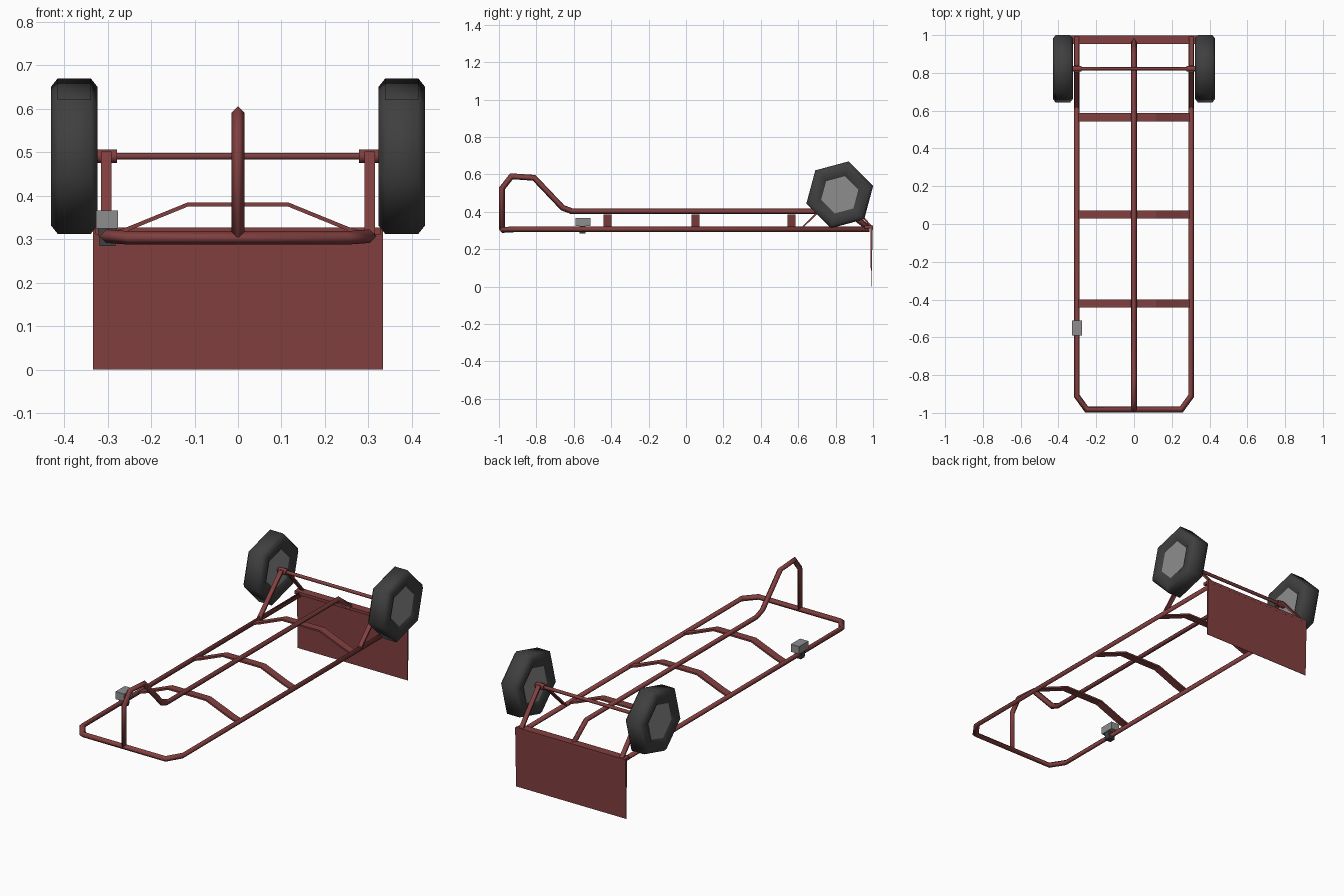
import bpy, bmesh, math
from mathutils import Vector

if "Cube" in bpy.data.objects:
    bpy.data.objects.remove(bpy.data.objects["Cube"])


def material(name, rgb):
    m = bpy.data.materials.new(name)
    m.diffuse_color = (*rgb, 1)
    m.use_nodes = True
    m.node_tree.nodes["Principled BSDF"].inputs["Base Color"].default_value = m.diffuse_color
    return m


RED = material("red_paint", (0.225, 0.05, 0.05))
RUBBER = material("dark_rubber", (0.05, 0.05, 0.05))
STEEL = material("grey_steel", (0.27, 0.27, 0.27))


def finish(name, bm, mat, smooth=False):
    bmesh.ops.recalc_face_normals(bm, faces=bm.faces)
    for f in bm.faces:
        f.smooth = smooth and len(f.verts) == 4
    me = bpy.data.meshes.new(name)
    bm.to_mesh(me)
    bm.free()
    me.materials.append(mat)
    ob = bpy.data.objects.new(name, me)
    bpy.context.collection.objects.link(ob)
    return ob


def sweep(name, path, normal, section, smooth=False):
    """Mitred sweep of a section (side, normal) along a planar path."""
    pts, n = [Vector(p) for p in path], Vector(normal)
    bm, rings = bmesh.new(), []
    for i, p in enumerate(pts):
        a = (p - pts[i - 1]).normalized() if i else None
        b = (pts[i + 1] - p).normalized() if i < len(pts) - 1 else None
        t = ((a or b) + (b or a)).normalized()
        side = n.cross(t) / t.dot(a or b)
        rings.append([bm.verts.new(p + side * s + n * h) for s, h in section])
    k = len(section)
    for r, q in zip(rings, rings[1:]):
        for j in range(k):
            bm.faces.new((r[j], r[(j + 1) % k], q[(j + 1) % k], q[j]))
    bm.faces.new(rings[0])
    bm.faces.new(rings[-1])
    return finish(name, bm, RED, smooth)


def lathe(name, profile, sides, phase, centre, mat, smooth=True):
    """Revolve an (x, radius) profile about the x axis, open ends capped."""
    bm, rings = bmesh.new(), []
    for x, r in profile:
        rings.append([bm.verts.new((x + centre[0],
                                    r * math.cos(phase + math.tau * j / sides) + centre[1],
                                    r * math.sin(phase + math.tau * j / sides) + centre[2]))
                      for j in range(sides)])
    for r, q in zip(rings, rings[1:]):
        for j in range(sides):
            bm.faces.new((r[j], r[(j + 1) % sides], q[(j + 1) % sides], q[j]))
    bm.faces.new(rings[0])
    bm.faces.new(rings[-1])
    return finish(name, bm, mat, smooth)


def block(name, bottom, top, mat, smooth=False):
    """Tapered box from two rectangles (x0, x1, y0, y1, z)."""
    bm, v = bmesh.new(), []
    for x0, x1, y0, y1, z in (bottom, top):
        v.append([bm.verts.new(c) for c in ((x0, y0, z), (x1, y0, z), (x1, y1, z), (x0, y1, z))])
    for j in range(4):
        bm.faces.new((v[0][j], v[0][(j + 1) % 4], v[1][(j + 1) % 4], v[1][j]))
    bm.faces.new(v[0])
    bm.faces.new(v[1])
    return finish(name, bm, mat, smooth)


R = 0.0155
TUBE = [(R, 0), (0, R), (-R, 0), (0, -R)]


def strip(thick, width):
    t, w = thick / 2, width / 2
    return [(t, w), (-t, w), (-t, -w), (t, -w)]


# U-shaped outer frame
sweep("outer_frame", [(-0.303, 0.98, 0.307), (-0.303, -0.91, 0.307), (-0.25, -0.983, 0.303),
                      (0.25, -0.983, 0.303), (0.303, -0.91, 0.307), (0.303, 0.98, 0.307)],
      (0, 0, 1), TUBE, True)

# Centre tube with raised handle
sweep("centre_tube_handle", [(0, y, z) for y, z in (
    (-0.984, 0.305), (-0.984, 0.525), (-0.933, 0.59), (-0.812, 0.582), (-0.66, 0.422),
    (-0.61, 0.403), (0.86, 0.403), (0.975, 0.315))], (1, 0, 0), TUBE, True)

# Arched cross braces
for i, y in enumerate((-0.42, 0.05, 0.565)):
    sweep("cross_brace_%d" % (i + 1), [(x, y, z) for x, z in (
        (-0.3, 0.308), (-0.25, 0.325), (-0.115, 0.38), (0.115, 0.38), (0.25, 0.325), (0.3, 0.308))],
        (0, 1, 0), strip(0.009, 0.043))

# Toe plate: flange plus tapering blade
block("toe_plate_flange", (-0.328, 0.328, 0.954, 0.999, 0.311), (-0.328, 0.328, 0.954, 0.999, 0.327), RED)
block("toe_plate", (-0.333, 0.333, 0.989, 0.991, 0), (-0.333, 0.333, 0.985, 0.999, 0.325), RED)

# Axle, brackets and wheels
AY, AZ = 0.822, 0.491
lathe("axle", [(-0.36, 0.009), (0.36, 0.009)], 6, 0, (0, AY, AZ), RED)
for s, side in ((-1, "left"), (1, "right")):
    sweep(side + "_axle_bracket", [(s * 0.303, y, z) for y, z in (
        (0.615, 0.31), (0.805, 0.497), (0.838, 0.497), (0.99, 0.322))], (1, 0, 0), strip(0.009, 0.024))
    lathe(side + "_axle_bushing", [(-0.024, 0.0165), (0.024, 0.0165)], 8, math.pi / 8,
          (s * 0.302, AY, AZ), RED)
    c, ph = (s * 0.3765, AY, AZ), math.radians(15)
    lathe(side + "_tyre", [(-0.040, 0.102), (-0.052, 0.125), (-0.0535, 0.165), (-0.038, 0.185),
                           (0.038, 0.185), (0.0535, 0.165), (0.052, 0.125), (0.040, 0.102)],
          6, ph, c, RUBBER)
    lathe(side + "_hub", [(-0.042, 0.103), (-0.041, 0.03), (0.041, 0.03), (0.042, 0.103)], 6, ph, c, STEEL)

# Clamp on the left rail
block("clamp_stem", (-0.318, -0.282, -0.57, -0.537, 0.284), (-0.322, -0.278, -0.57, -0.537, 0.325), RUBBER)
block("clamp_cap", (-0.327, -0.276, -0.59, -0.51, 0.325), (-0.327, -0.276, -0.59, -0.51, 0.366), STEEL)
